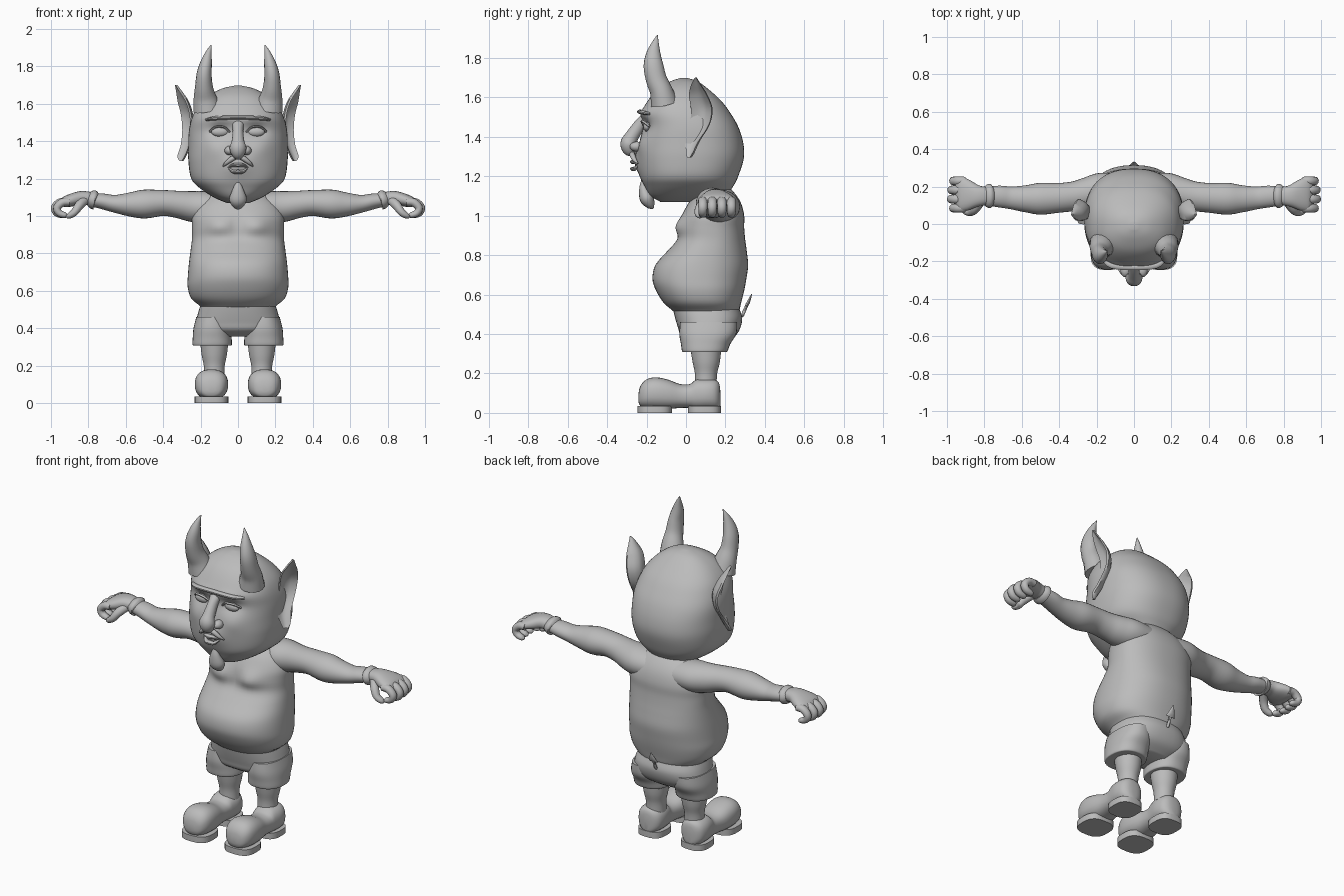
import bpy, bmesh, math
from mathutils import Vector

grey = bpy.data.materials.new("plain grey")
grey.diffuse_color = (0.5, 0.5, 0.5, 1)


def smooth_keys(keys, steps):
    """Catmull-Rom interpolation through rows of numbers."""
    out, n = [], len(keys)
    for i in range(n - 1):
        p0, p1, p2, p3 = (keys[max(0, min(n - 1, i + k))] for k in (-1, 0, 1, 2))
        for s in range(steps):
            t = s / steps
            out.append([0.5 * (2 * b + (c - a) * t + (2 * a - 5 * b + 4 * c - d) * t * t
                               + (3 * b - a - 3 * c + d) * t ** 3)
                        for a, b, c, d in zip(p0, p1, p2, p3)])
    return out + [list(keys[-1])]


def skin(name, rings, mirror=False, angle=45, bump=None):
    """Bridge a list of rings, cap the ends, optionally mirror across x."""
    bm = bmesh.new()
    loops = [[bm.verts.new(bump(p) if bump else p) for p in r] for r in rings]
    n = len(loops[0])
    for a, b in zip(loops, loops[1:]):
        for i in range(n):
            bm.faces.new((a[i], a[(i + 1) % n], b[(i + 1) % n], b[i]))
    bm.faces.new(loops[0])
    bm.faces.new(loops[-1])
    bmesh.ops.recalc_face_normals(bm, faces=bm.faces)
    if mirror:
        geo = bmesh.ops.duplicate(bm, geom=bm.verts[:] + bm.edges[:] + bm.faces[:])["geom"]
        for v in geo:
            if isinstance(v, bmesh.types.BMVert):
                v.co.x *= -1
        bmesh.ops.reverse_faces(bm, faces=[f for f in geo if isinstance(f, bmesh.types.BMFace)])
    me = bpy.data.meshes.new(name)
    bm.to_mesh(me)
    bm.free()
    me.materials.append(grey)
    me.shade_smooth()
    me.set_sharp_from_angle(angle=math.radians(angle))
    ob = bpy.data.objects.new(name, me)
    bpy.context.collection.objects.link(ob)
    return ob


def oval(n, e):
    """Points of a superellipse with exponent e."""
    for i in range(n):
        t = 2 * math.pi * i / n
        c, s = math.cos(t), math.sin(t)
        yield math.copysign(abs(c) ** (2 / e), c), math.copysign(abs(s) ** (2 / e), s)


def stack(name, keys, cx=0.0, e=2.0, n=32, steps=4, mid=0.5, **kw):
    """Loft upwards from rows of (z, half width, front y, back y)."""
    rings = []
    for z, w, f, b in smooth_keys(keys, steps):
        m = f + (b - f) * mid
        rings.append([Vector((cx + w * u, m + (v * (b - m) if v > 0 else v * (m - f)), z))
                      for u, v in oval(n, e)])
    return skin(name, rings, **kw)


def tube(name, keys, side=(0, 1, 0), n=16, steps=4, e=2.0, **kw):
    """Sweep rows of (x, y, z, radius along side, other radius)."""
    rows = smooth_keys(keys, steps)
    pts = [Vector(r[:3]) for r in rows]
    rings = []
    for i, r in enumerate(rows):
        d = (pts[min(i + 1, len(pts) - 1)] - pts[max(i - 1, 0)]).normalized()
        s = Vector(side)
        s = (s - d * s.dot(d)).normalized()
        o = d.cross(s)
        rings.append([pts[i] + s * u * r[3] + o * v * r[4] for u, v in oval(n, e)])
    return skin(name, rings, **kw)


def blob(name, c, r, mirror=False):
    """Ellipsoid."""
    rings = []
    for k in range(11):
        a = math.pi * (0.03 + 0.94 * k / 10)
        rings.append([Vector((c[0] + r[0] * u * math.sin(a), c[1] + r[1] * v * math.sin(a),
                              c[2] - r[2] * math.cos(a))) for u, v in oval(20, 2)])
    return skin(name, rings, mirror)


def bumper(spots, limit):
    """Push front points along y: spots of (x, z, x size, z size, amount), both sides."""
    def move(p):
        if p.y > limit:
            return p
        fade = min(1, (limit - p.y) / 0.08)
        d = sum(a * math.exp(-((abs(p.x) - x) / sx) ** 2 - ((p.z - z) / sz) ** 2)
                for x, z, sx, sz, a in spots)
        return p + Vector((0, -d * fade, 0))
    return move


# Head with eye sockets, cheeks, brow and muzzle
stack("head", [(1.07, .06, -.13, .12), (1.10, .13, -.18, .20), (1.15, .205, -.21, .24),
               (1.20, .25, -.23, .265), (1.29, .265, -.242, .293), (1.37, .266, -.235, .29),
               (1.45, .263, -.22, .265), (1.52, .248, -.225, .225), (1.58, .218, -.195, .18),
               (1.64, .16, -.145, .115), (1.68, .09, -.08, .06), (1.697, .02, -.03, .01)],
      e=2.35, n=72, steps=5, mid=.5, angle=60,
      bump=bumper([(.10, 1.455, .055, .035, -.022), (.12, 1.36, .06, .05, .012),
                   (0, 1.27, .07, .06, .02), (.08, 1.52, .08, .02, .012)], -.02))
# Facial features
tube("nose", [(0, -.20, 1.51, .035, .02), (0, -.235, 1.46, .028, .03), (0, -.275, 1.40, .034, .035),
              (0, -.29, 1.365, .045, .043), (0, -.275, 1.335, .035, .04), (0, -.25, 1.32, .01, .015)],
     side=(1, 0, 0), n=20)
blob("nostrils", (.045, -.25, 1.35), (.027, .035, .025), True)
blob("eyes", (.097, -.197, 1.45), (.046, .02, .025), True)
tube("eyelids", [(.045, -.208, 1.45, .006, .008), (.075, -.222, 1.475, .006, .008),
                 (.12, -.216, 1.476, .006, .008), (.15, -.185, 1.452, .006, .008)],
     side=(0, 0, 1), n=8, mirror=True)
tube("brow", [(-.165, -.18, 1.515, .007, .014), (-.12, -.222, 1.523, .011, .016),
              (0, -.232, 1.527, .011, .016), (.12, -.222, 1.523, .011, .016),
              (.165, -.18, 1.515, .007, .014)], side=(0, 0, 1), n=10)
tube("moustache", [(.004, -.272, 1.317, .009, .012), (.03, -.272, 1.308, .014, .014),
                   (.06, -.262, 1.285, .011, .012), (.08, -.245, 1.265, .003, .004)],
     side=(0, 0, 1), n=10, mirror=True)
for lip, z, w in (("upper_lip", 1.272, .055), ("lower_lip", 1.237, .05)):
    tube(lip, [(-w, -.24, 1.258, .004, .005), (-w / 2, -.262, z, .009, .014),
               (0, -.268, z, .011, .016), (w / 2, -.262, z, .009, .014),
               (w, -.24, 1.258, .004, .005)], side=(0, 0, 1), n=10)
tube("goatee", [(0, -.215, 1.185, .01, .01), (0, -.215, 1.14, .03, .022), (0, -.20, 1.09, .047, .036),
                (0, -.18, 1.055, .03, .024), (0, -.165, 1.037, .005, .005)], side=(1, 0, 0))
# Horns curve out, then in
tube("horn", [(.165, -.11, 1.57, .075, .07), (.176, -.125, 1.63, .062, .058),
              (.182, -.15, 1.69, .048, .053), (.181, -.165, 1.76, .040, .05),
              (.170, -.165, 1.82, .031, .037), (.157, -.155, 1.875, .016, .018),
              (.143, -.145, 1.915, .002, .002)], side=(1, 0, 0), mirror=True)
# Ears: cupped thin blades, rows of (z, front x, front y, back x, back y)
ear = []
for z, fx, fy, bx, by in smooth_keys([(1.295, .30, .005, .312, .02), (1.32, .285, .0, .324, .035),
                                      (1.38, .262, .0, .306, .065), (1.46, .255, .02, .298, .115),
                                      (1.54, .26, .025, .305, .13), (1.61, .28, .015, .322, .105),
                                      (1.66, .31, .025, .33, .075), (1.70, .335, .045, .337, .05)], 4):
    a, b = Vector((fx, fy, z)), Vector((bx, by, z))
    side = Vector((b.y - a.y, a.x - b.x, 0)).normalized()
    cup = (b - a).length
    outer = [a.lerp(b, t) - side * cup * .28 * math.sin(math.pi * t) for t in (0, .25, .5, .75, 1)]
    ear.append(outer + [p - side * .012 for p in reversed(outer)])
skin("ear", ear, mirror=True)

# Torso with chest and belly
stack("torso", [(.50, .19, -.045, .255), (.52, .205, -.07, .27), (.56, .25, -.115, .28),
                (.62, .269, -.152, .295), (.68, .268, -.17, .306), (.75, .262, -.155, .315),
                (.82, .253, -.095, .308), (.88, .246, -.045, .30), (.94, .246, -.035, .295),
                (1.0, .245, -.02, .295), (1.06, .215, .01, .28), (1.11, .16, .05, .25),
                (1.16, .10, .07, .20)], e=2.3, n=56, angle=60,
      bump=bumper([(.11, .95, .07, .05, .03), (0, .94, .03, .06, -.012)], .05))
# Arms, cuffs and hands
tube("arm", [(.08, .17, 1.045, .10, .08), (.18, .168, 1.047, .105, .086), (.25, .16, 1.052, .09, .082),
             (.32, .148, 1.062, .08, .073), (.40, .14, 1.07, .079, .069), (.50, .135, 1.064, .085, .077),
             (.58, .135, 1.062, .072, .064), (.66, .14, 1.066, .06, .047),
             (.72, .147, 1.078, .058, .042), (.79, .15, 1.088, .05, .035)], n=28, mirror=True)
tube("cuff", [(.762, .15, 1.085, .055, .04), (.766, .15, 1.086, .064, .051),
              (.785, .15, 1.088, .062, .047), (.80, .15, 1.09, .05, .036)], n=24, steps=2, mirror=True)
tube("palm", [(.77, .15, 1.088, .045, .036), (.83, .15, 1.098, .056, .036),
              (.88, .153, 1.088, .08, .035), (.925, .157, 1.075, .092, .029),
              (.95, .157, 1.068, .08, .015)], n=24, e=2.3, mirror=True)
for i, (y, reach) in enumerate(((.085, -.012), (.133, 0), (.182, -.002), (.23, -.012))):
    tube(f"finger_{i + 1}", [(.90, y, 1.075, .022, .02), (.95 + reach, y, 1.073, .024, .022),
                             (.979 + reach, y, 1.045, .023, .021), (.968 + reach, y, 1.016, .022, .019),
                             (.935 + reach, y, 1.004, .019, .015), (.922 + reach, y, 1.004, .006, .005)],
         n=12, mirror=True)
tube("thumb", [(.82, .115, 1.085, .02, .025), (.85, .08, 1.055, .024, .024), (.875, .064, 1.02, .022, .02),
               (.905, .07, 1.0, .018, .015), (.918, .075, .998, .005, .005)], n=12, mirror=True)

# Shorts: hips and two legs
stack("shorts_hips", [(.355, .12, .03, .20), (.39, .20, -.025, .25), (.43, .222, -.04, .275),
                      (.48, .214, -.055, .285), (.525, .20, -.066, .272)], e=2.4, n=40)
stack("shorts_leg", [(.308, .095, -.01, .20), (.312, .105, -.02, .21), (.35, .104, -.026, .225),
                     (.40, .10, -.034, .255), (.46, .085, -.03, .26)], cx=.138, e=2.3, mirror=True)
# Lower legs
stack("lower_leg", [(.14, .055, .045, .155), (.20, .056, .045, .158), (.26, .068, .033, .172),
                    (.34, .076, .02, .18)], cx=.127, mirror=True)
# Shoes: rows of (y, half width, bottom z, top z)
shoe = []
for y, w, lo, hi in smooth_keys([(-.242, .02, .06, .09), (-.232, .055, .035, .135), (-.20, .08, .025, .17),
                                 (-.15, .089, .02, .18), (-.09, .085, .02, .168), (-.03, .073, .025, .146),
                                 (.02, .07, .025, .146), (.05, .073, .02, .168), (.10, .079, .02, .172),
                                 (.145, .07, .02, .168), (.168, .045, .025, .15), (.175, .015, .04, .10)], 3):
    m, h = (lo + hi) / 2, (hi - lo) / 2
    shoe.append([Vector((.142 + w * u, y, m + h * v)) for u, v in oval(28, 2.4)])
skin("shoe", shoe, mirror=True)
for part, w, f, b in (("front_sole", .09, -.246, -.07), ("heel", .08, .01, .177)):
    stack(part, [(0, w, f, b), (.036, w, f, b)], cx=.142, e=2.8, steps=1, mirror=True, angle=30)

# Tail with arrow tip
tube("tail", [(0, .25, .50, .009, .009), (0, .28, .49, .009, .009), (0, .295, .515, .008, .008),
              (0, .312, .555, .008, .008)], side=(1, 0, 0), n=8)
tube("tail_tip", [(0, .306, .54, .03, .005), (0, .316, .56, .022, .009), (0, .333, .602, .002, .002)],
     side=(1, 0, 0), n=10, steps=2)
